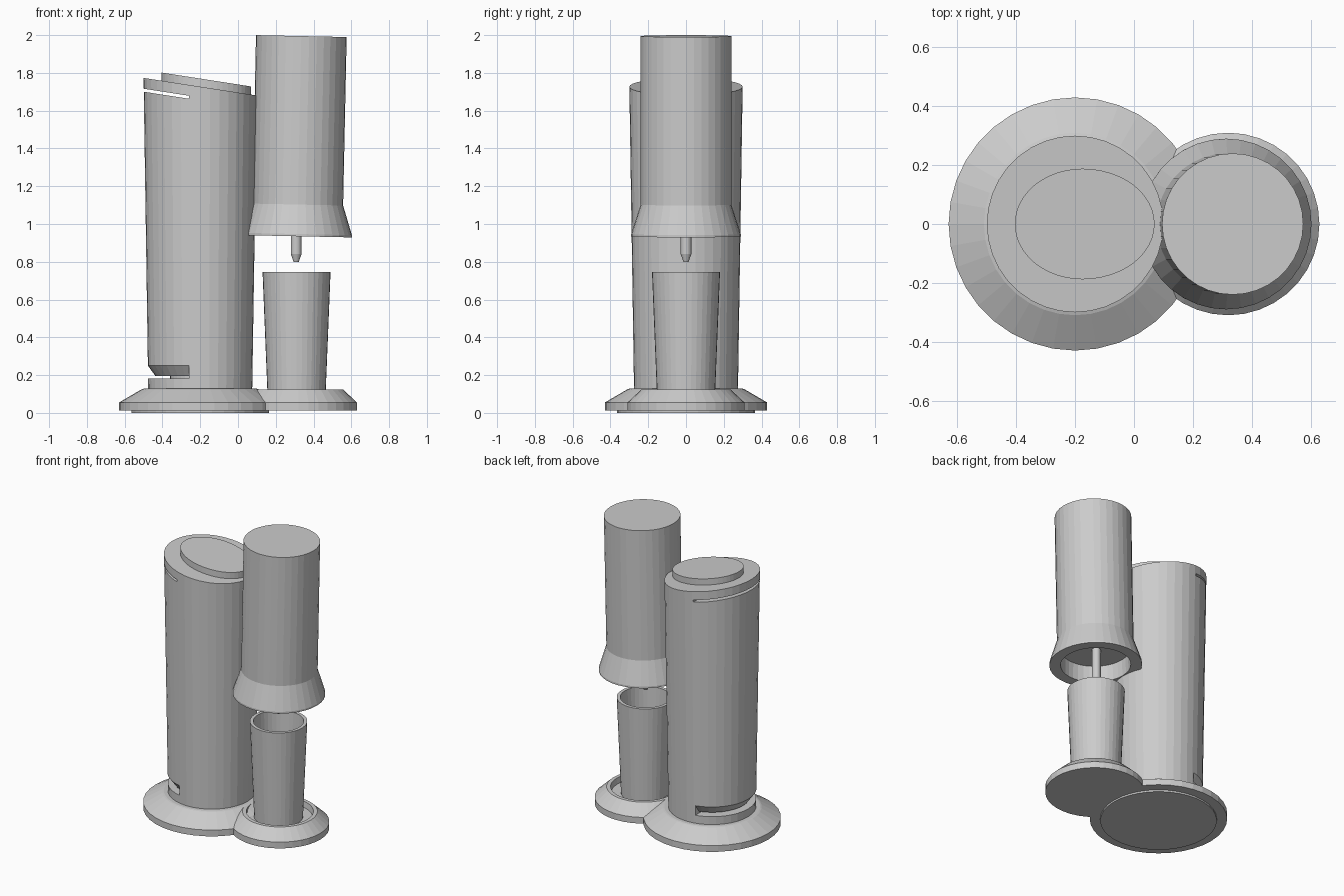
import bpy, bmesh, math
from mathutils import Vector

if "Cube" in bpy.data.objects:
    bpy.data.objects.remove(bpy.data.objects["Cube"])

SIDES = 36


def finish(name, bm):
    bmesh.ops.recalc_face_normals(bm, faces=bm.faces[:])
    me = bpy.data.meshes.new(name)
    bm.to_mesh(me)
    bm.free()
    ob = bpy.data.objects.new(name, me)
    bpy.context.collection.objects.link(ob)
    return ob


def lathe_bm(profile, cx=0.0, closed=False, n=SIDES):
    """Revolve (radius, z) points about a vertical axis at x = cx; open profiles get end caps."""
    bm = bmesh.new()
    rings = []
    for r, z in profile:
        rings.append([bm.verts.new((cx + r * math.cos(2 * math.pi * i / n),
                                    r * math.sin(2 * math.pi * i / n), z)) for i in range(n)])
    pairs = list(zip(rings, rings[1:]))
    if closed:
        pairs.append((rings[-1], rings[0]))
    else:
        bm.faces.new(rings[0])
        bm.faces.new(rings[-1])
    for a, b in pairs:
        for i in range(n):
            j = (i + 1) % n
            bm.faces.new((a[i], a[j], b[j], b[i]))
    return bm


def lathe(name, profile, cx=0.0):
    return finish(name, lathe_bm(profile, cx))


def cut(ob, cutter):
    mod = ob.modifiers.new("cut", 'BOOLEAN')
    mod.operation = 'DIFFERENCE'
    mod.solver = 'EXACT'
    mod.object = cutter
    cutter.hide_render = True
    cutter.hide_viewport = True


def top_z(x):
    return 1.685 - 0.155 * (x - 0.07)


BODY_X, GLASS_X = -0.20, 0.32

# Round foot under the tower, with a thin pad below
lathe("tower_base", [(0.365, 0.0), (0.365, 0.012), (0.43, 0.012), (0.43, 0.055),
                     (0.31, 0.125), (0.30, 0.128)], BODY_X)

# Smaller foot with a shallow well for the glass
lathe("glass_base", [(0.31, 0.012), (0.31, 0.055), (0.235, 0.125), (0.21, 0.125),
                     (0.205, 0.085)], GLASS_X)

# Tower body, slightly flared, with a sloping top
bm = lathe_bm([(0.275, 0.11), (0.30, 1.7)], BODY_X)
for v in bm.verts:
    if v.co.z > 1:
        v.co.z = top_z(v.co.x)
tower = finish("tower_body", bm)

# Rear undercut near the foot
bm = lathe_bm([(0.36, 0.25), (0.277, 0.25), (0.237, 0.195), (0.16, 0.195),
               (0.16, 0.183), (0.36, 0.183)], BODY_X, closed=True)
bmesh.ops.bisect_plane(bm, geom=bm.verts[:] + bm.edges[:] + bm.faces[:],
                       plane_co=Vector((-0.26, 0, 0)), plane_no=Vector((1, 0, 0)),
                       clear_outer=True)
bmesh.ops.holes_fill(bm, edges=[e for e in bm.edges if e.is_boundary], sides=0)
cut(tower, finish("undercut_cutter", bm))

# Sloping slot below the rear of the top
bm = bmesh.new()
bmesh.ops.create_cube(bm, size=1)
for v in bm.verts:
    x = -0.26 if v.co.x > 0 else -0.6
    drop = (0.073 if v.co.z < 0 else 0.057)
    v.co = (x, v.co.y * 0.8, top_z(x) - drop)
cut(tower, finish("slot_cutter", bm))

# Egg-shaped push button on the sloping top
bm = bmesh.new()
rings = []
for lift in (-0.01, 0.043):
    ring = []
    for i in range(48):
        a = 2 * math.pi * i / 48
        x = -0.175 + math.cos(a) * (0.245 if math.cos(a) > 0 else 0.23)
        ring.append(bm.verts.new((x, 0.188 * math.sin(a), top_z(x) + lift)))
    rings.append(ring)
for ring in rings:
    bm.faces.new(ring)
for i in range(48):
    j = (i + 1) % 48
    bm.faces.new((rings[0][i], rings[0][j], rings[1][j], rings[1][i]))
finish("push_button", bm)

# Bottle shroud, leaning slightly, with a flared open mouth
shroud = lathe("bottle_shroud", [(0.215, 0.11), (0.22, 0.0), (0.29, 0.0), (0.29, 0.012),
                                 (0.24, 0.168), (0.24, 1.06)])
shroud.location = (0.313, 0, 0.935)
shroud.rotation_euler = (0, 0.021, 0)

# Nozzle hanging inside the mouth
lathe("nozzle", [(0.014, 0.80), (0.028, 0.84), (0.028, 1.07)], 0.308)

# Hollow tapered glass
lathe("glass", [(0.153, 0.08), (0.18, 0.745), (0.158, 0.745), (0.133, 0.11)], 0.31)
